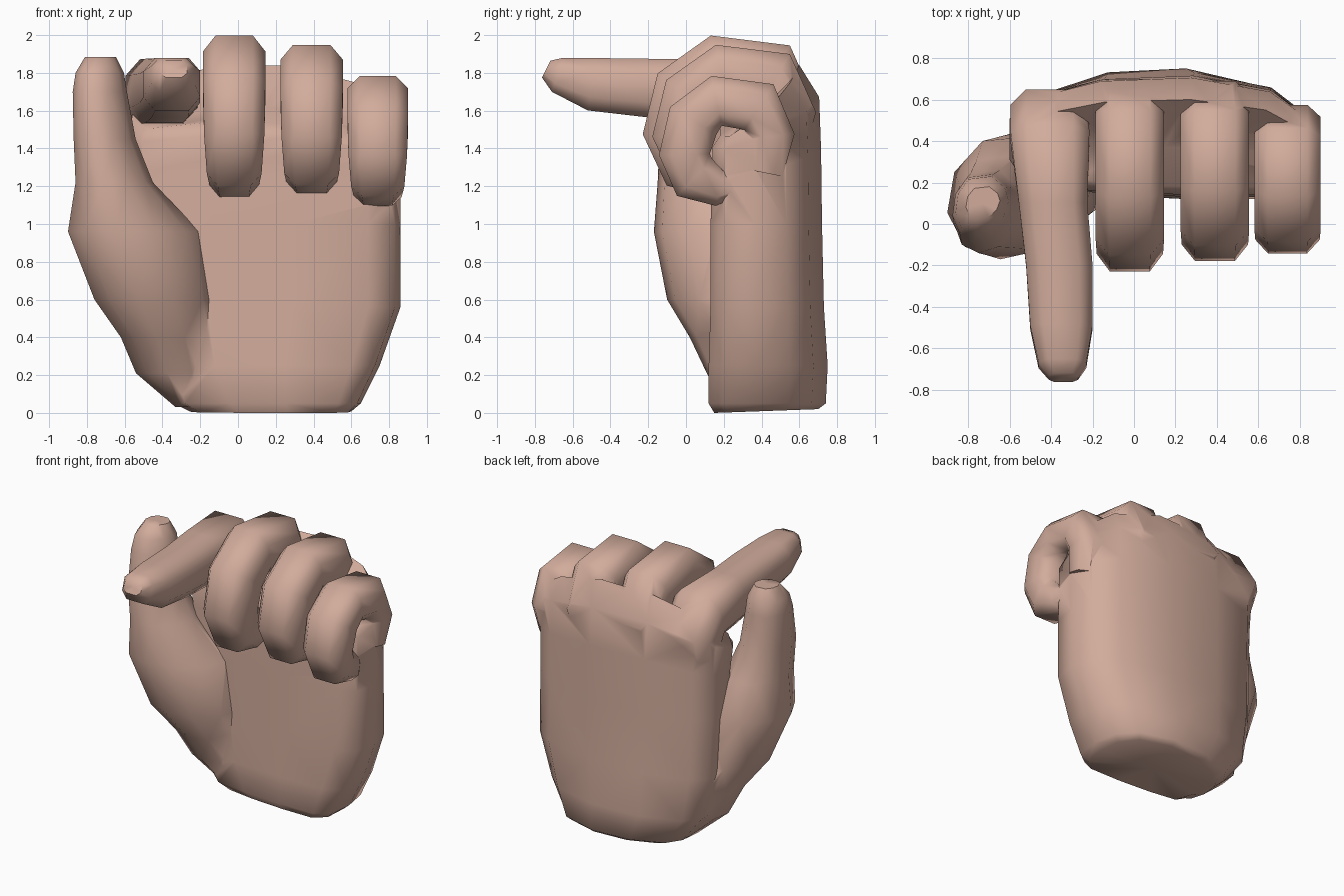
import bpy, bmesh, math
from mathutils import Vector

if "Cube" in bpy.data.objects:
    bpy.data.objects.remove(bpy.data.objects["Cube"])

skin = bpy.data.materials.new("skin")
skin.diffuse_color = (0.64, 0.41, 0.33, 1)
skin.use_nodes = True
skin.node_tree.nodes["Principled BSDF"].inputs["Base Color"].default_value = skin.diffuse_color


def loft(name, rings):
    """Closed, triangulated skin over a list of equally sized point rings."""
    bm = bmesh.new()
    vs = [[bm.verts.new(p) for p in r] for r in rings]
    n = len(vs[0])
    for a, b in zip(vs, vs[1:]):
        for i in range(n):
            j = (i + 1) % n
            bm.faces.new((a[i], a[j], b[j], b[i]))
    for ring in (vs[0], vs[-1]):
        c = bm.verts.new(sum((v.co for v in ring), Vector()) / n)
        for i in range(n):
            bm.faces.new((ring[i], ring[(i + 1) % n], c))
    bmesh.ops.triangulate(bm, faces=bm.faces[:])
    bmesh.ops.recalc_face_normals(bm, faces=bm.faces[:])
    if bm.calc_volume(signed=True) < 0:
        bmesh.ops.reverse_faces(bm, faces=bm.faces[:])
    me = bpy.data.meshes.new(name)
    bm.to_mesh(me)
    bm.free()
    me.materials.append(skin)
    ob = bpy.data.objects.new(name, me)
    bpy.context.collection.objects.link(ob)
    return ob


# chamfered square used by the fingers
OCT = [(-1, -.5), (-.6, -1), (.6, -1), (1, -.5), (1, .5), (.6, 1), (-.6, 1), (-1, .5)]


def finger(name, path):
    """path: (x, y, z, half width, half thickness); bends in the y-z plane."""
    pts = [Vector(p[:3]) for p in path]
    rings = []
    for i, p in enumerate(pts):
        t = pts[min(i + 1, len(pts) - 1)] - pts[max(i - 1, 0)]
        t.x = 0
        up = Vector((1, 0, 0)).cross(t.normalized())
        hw, hh = path[i][3:]
        rings.append([p + Vector((a * hw, 0, 0)) + up * (b * hh) for a, b in OCT])
    return loft(name, rings)


# palm: horizontal slices with a flat front and a bowed back
SLICE = [(0, .3), (.06, .08), (.3, .03), (.6, 0), (.88, 0), (.98, .12), (1, .4),
         (.97, .68), (.86, .88), (.6, 1), (.3, .97), (.07, .82), (0, .65)]
palm_levels = [  # z, x0, x1, y0, y1, tilt, arch
    (0, -.25, .60, .15, .70, .02, 0), (.05, -.34, .65, .12, .74, 0, 0),
    (.25, -.50, .75, .12, .75, 0, 0), (.56, -.56, .86, .13, .73, 0, 0),
    (1.0, -.57, .86, .13, .72, 0, 0), (1.3, -.58, .86, .14, .715, .1, .2),
    (1.47, -.60, .86, .14, .705, .21, .35), (1.54, -.56, .83, .18, .60, .31, .4)]
hand = loft("hand", [[(x0 + u * (x1 - x0), y0 + v * (y1 - y0), z + tilt * v - arch * (u - .45) ** 2)
                      for u, v in SLICE] for z, x0, x1, y0, y1, tilt, arch in palm_levels])

# thumb: mound at the wrist rising to an upright tip, sloping toward the palm
MOUND = [(-1, -.25), (-.75, -.8), (-.25, -1), (.35, -.85), (.85, -.4), (1.05, .15),
         (.9, .6), (.4, 1), (-.5, .9), (-.9, .4)]
thumb_levels = [  # x, y, z, half x, half y
    (-.22, .38, .03, .11, .18), (-.32, .33, .21, .22, .22), (-.37, .27, .40, .25, .25),
    (-.45, .18, .60, .31, .28), (-.56, .13, .96, .34, .30), (-.66, .09, 1.22, .20, .24),
    (-.71, .06, 1.45, .16, .20), (-.735, .08, 1.70, .14, .16), (-.735, .09, 1.80, .125, .14),
    (-.73, .10, 1.885, .08, .08)]
parts = [loft("thumb", [[(x + a * hx, y + b * hy, z) for a, b in MOUND]
                        for x, y, z, hx, hy in thumb_levels])]

# pointing finger
parts.append(finger("index_finger", [
    (-.41, .46, 1.42, .16, .12), (-.41, .50, 1.58, .185, .15), (-.405, .42, 1.70, .19, .18),
    (-.39, .10, 1.705, .165, .17), (-.36, -.2, 1.72, .16, .155), (-.35, -.5, 1.74, .15, .14),
    (-.345, -.68, 1.79, .115, .095), (-.34, -.74, 1.82, .07, .05)]))

# curled fingers: one path fitted to each finger's depth and height
CURL = [(.49, 1.36, .14, .12), (.54, 1.60, .165, .15), (.45, 1.79, .165, .18),
        (.16, 1.83, .165, .17), (0, 1.70, .165, .18), (-.06, 1.48, .16, .17),
        (.01, 1.33, .145, .17), (.18, 1.26, .13, .12), (.27, 1.28, .09, .08)]
for name, x, wide, front, back, low, top in [
        ("middle_finger", -.02, 1.0, -.23, .71, 1.15, 2.0),
        ("ring_finger", .39, 1.0, -.18, .70, 1.16, 1.95),
        ("little_finger", .74, .97, -.14, .58, 1.10, 1.79)]:
    ky, kz = (back - front) / .93, (top - low) / .85
    parts.append(finger(name, [(x, front + (y + .23) * ky, low + (z - 1.15) * kz, w * wide, h * (ky + kz) / 2)
                               for y, z, w, h in CURL]))

# fuse everything into one skin
bpy.context.view_layer.objects.active = hand
for p in parts:
    m = hand.modifiers.new("join", 'BOOLEAN')
    m.operation, m.solver, m.object = 'UNION', 'MANIFOLD', p
    bpy.ops.object.modifier_apply(modifier=m.name)
    bpy.data.objects.remove(p)

bpy.ops.object.select_all(action='DESELECT')
hand.select_set(True)
bpy.ops.object.shade_smooth_by_angle(angle=math.radians(55))
